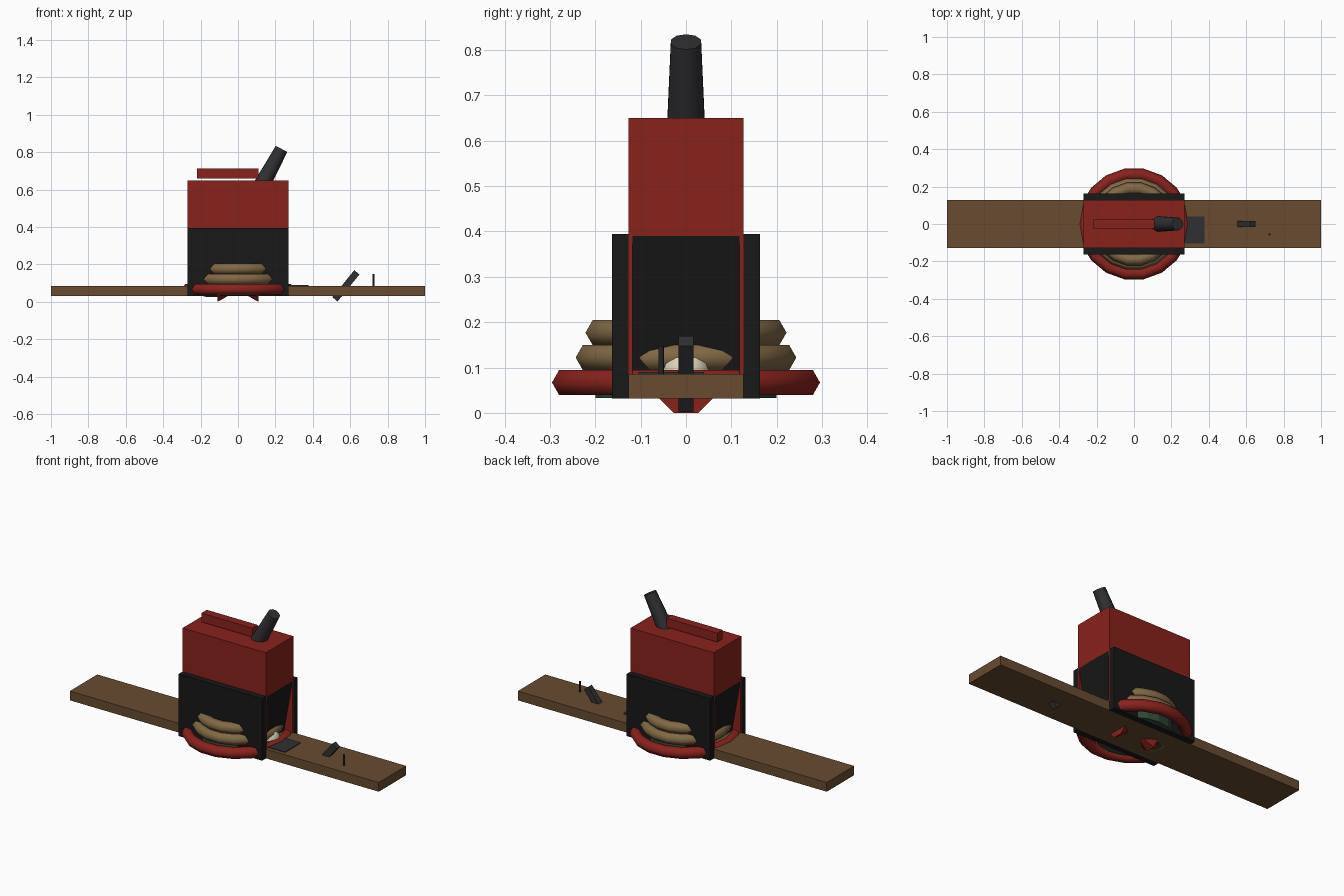
import bpy, bmesh, math
from mathutils import Vector

if "Cube" in bpy.data.objects:
    bpy.data.objects.remove(bpy.data.objects["Cube"])

def mat(name, c):
    m = bpy.data.materials.new(name)
    m.diffuse_color = (*c, 1)
    m.use_nodes = True
    m.node_tree.nodes["Principled BSDF"].inputs["Base Color"].default_value = m.diffuse_color
    return m

RED = mat("red", (0.25, 0.016, 0.012))
WOOD = mat("wood", (0.14, 0.07, 0.03))
BLACK = mat("black", (0.009, 0.009, 0.009))
GREY = mat("charcoal", (0.03, 0.03, 0.034))
TAN = mat("tan", (0.22, 0.14, 0.06))
GREEN = mat("green", (0.03, 0.07, 0.04))
CREAM = mat("cream", (0.75, 0.68, 0.5))

def finish(name, m, smooth=None):
    o = bpy.context.object
    o.name = name
    o.data.materials.append(m)
    if smooth:
        bpy.ops.object.shade_smooth_by_angle(angle=math.radians(smooth))
    return o

def box(name, lo, hi, m):
    lo, hi = Vector(lo), Vector(hi)
    bpy.ops.mesh.primitive_cube_add(size=1, location=(lo + hi) / 2)
    o = finish(name, m)
    for v in o.data.vertices:
        v.co = [v.co[i] * (hi - lo)[i] for i in range(3)]
    return o

def cone(name, a, b, r1, r2, n, m, smooth=None, spin=0):
    a, b = Vector(a), Vector(b)
    q = (b - a).to_track_quat('Z', 'Y')
    bpy.ops.mesh.primitive_cone_add(vertices=n, radius1=r1, radius2=r2,
                                    depth=(b - a).length, location=(a + b) / 2)
    o = finish(name, m, smooth)
    o.rotation_euler = q.to_euler()
    if spin:
        for v in o.data.vertices:
            c, s = math.cos(spin), math.sin(spin)
            v.co = (v.co.x * c - v.co.y * s, v.co.x * s + v.co.y * c, v.co.z)
    return o

def ring(name, outer, z, m):
    r = 0.032
    bpy.ops.mesh.primitive_torus_add(major_segments=18, minor_segments=6,
                                     major_radius=outer - r, minor_radius=r,
                                     location=(0, 0, z))
    return finish(name, m, 62)

def prism(name, profile, y, m):
    bm = bmesh.new()
    f = bm.faces.new([bm.verts.new((x, -y, z)) for x, z in profile])
    g = bmesh.ops.extrude_face_region(bm, geom=[f])["geom"]
    bmesh.ops.translate(bm, vec=(0, 2 * y, 0),
                        verts=[e for e in g if isinstance(e, bmesh.types.BMVert)])
    bmesh.ops.recalc_face_normals(bm, faces=bm.faces)
    me = bpy.data.meshes.new(name)
    bm.to_mesh(me)
    bm.free()
    me.materials.append(m)
    o = bpy.data.objects.new(name, me)
    bpy.context.collection.objects.link(o)

# Plank
box("plank", (-1, -0.127, 0.032), (1, 0.127, 0.086), WOOD)

# Housing: red upper block, side plates and sloping ends between them
box("upper_block", (-0.27, -0.127, 0.39), (0.27, 0.127, 0.65), RED)
for s, side in ((-1, "front"), (1, "back")):
    y0, y1, y2 = sorted((s * 0.127, s * 0.163)), sorted((s * 0.118, s * 0.127)), None
    box(side + "_side_plate", (-0.27, y0[0], 0.032), (0.27, y0[1], 0.395), BLACK)
    box(side + "_inner_wall", (-0.27, y1[0], 0.086), (0.27, y1[1], 0.39), RED)
prism("sloping_core", [(-0.27, 0.392), (-0.215, 0.086), (0.215, 0.086), (0.27, 0.392)],
      0.118, BLACK)

# Top bar and tilted stack
box("top_bar", (-0.22, -0.025, 0.66), (0.11, 0.025, 0.712), RED)
cone("stack", (0.105, 0, 0.585), (0.233, 0, 0.818), 0.046, 0.035, 10, GREY, 40)

# Stacked rings around a green base
ring("lower_ring", 0.3, 0.067, RED)
ring("middle_ring", 0.247, 0.122, TAN)
ring("upper_ring", 0.225, 0.177, TAN)
cone("base_disc", (0, 0, 0.033), (0, 0, 0.1), 0.2, 0.2, 18, GREEN)

# Rounded nose in the right opening
bpy.ops.mesh.primitive_uv_sphere_add(segments=12, ring_count=8, radius=0.055,
                                     location=(0.205, 0, 0.09))
finish("round_nose", CREAM, 60)

# Pair of cones under the plank
for s, side in ((-1, "left"), (1, "right")):
    cone(side + "_bow_cone", (s * 0.11, 0, 0.067), (0, 0, 0.067), 0.0725, 0.006, 8,
         RED, spin=math.pi / 8)

# Nested discs on the underside
for name, r, z, m in (("outer_button", 0.055, 0.029, TAN), ("middle_button", 0.044, 0.0275, GREEN),
                      ("inner_button", 0.03, 0.026, RED)):
    cone(name, (-0.13, 0, z), (-0.13, 0, 0.04), r, r, 12, m)

# Lever, pin and flat pad on the plank
lever = box("lever", (0.487, -0.017, 0.067), (0.673, 0.017, 0.103), GREY)
lever.location = (0.577, 0, 0.086)
lever.rotation_euler = (0, -math.radians(51), 0)
cone("pin", (0.724, -0.055, 0.08), (0.724, -0.055, 0.148), 0.006, 0.006, 8, GREY)
box("flat_pad", (0.22, -0.105, 0.08), (0.378, 0.04, 0.09), GREY)
